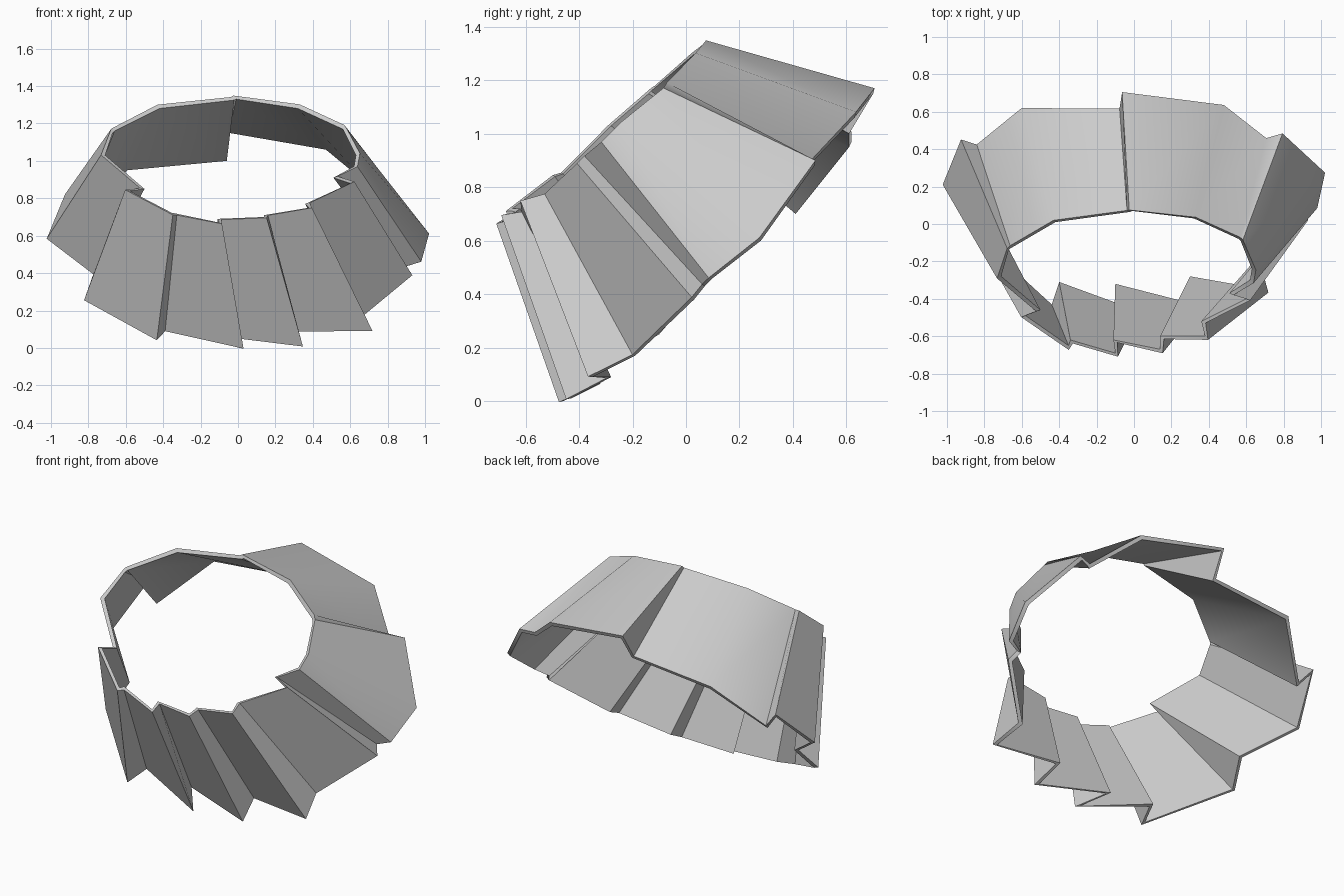
import bpy, bmesh, math

# Pleat outline: (top point, bottom point) pairs going round from the back seam
PROFILE = [
    # back right panel
    ((-.01, .07, 1.33), (-.05, .70, 1.15)),
    ((.32, .03, 1.28), (.47, .63, 1.06)),
    ((.56, -.08, 1.17), (.70, .45, .87)),
    # right side panel
    ((.57, -.09, 1.15), (.78, .48, .88)),
    ((.63, -.24, 1.03), (1.0, .28, .60)),
    ((.62, -.30, .97), (.96, .10, .46)),
    ((.51, -.37, .91), (.88, .07, .43)),
    # right front panels
    ((.60, -.40, .88), (.91, .03, .38)),
    ((.36, -.52, .77), (.65, -.19, .17)),
    ((.38, -.60, .75), (.70, -.35, .09)),
    ((.14, -.60, .71), (.30, -.28, .09)),
    # middle front panels
    ((.14, -.67, .70), (.33, -.43, .01)),
    ((-.11, -.62, .69), (-.10, -.32, .065)),
    ((-.10, -.69, .67), (.01, -.46, .0)),
    ((-.34, -.62, .72), (-.40, -.31, .10)),
    # left front panel
    ((-.35, -.65, .72), (-.44, -.43, .05)),
    ((-.58, -.49, .84), (-.80, -.10, .25)),
    # left side panel
    ((-.50, -.46, .85), (-.75, .02, .39)),
    ((-.71, -.28, 1.03), (-1.0, .22, .58)),
    ((-.67, -.14, 1.15), (-.92, .44, .80)),
    # back left panel
    ((-.66, -.13, 1.16), (-.84, .41, .70)),
    ((-.42, .01, 1.28), (-.59, .61, .95)),
    ((-.02, .065, 1.325), (-.06, .61, 1.0)),
]

# Pleated ring made of one strip of quads
bm = bmesh.new()
cols = [(bm.verts.new(t), bm.verts.new(b)) for t, b in PROFILE]
for i, (t, b) in enumerate(cols):
    t2, b2 = cols[(i + 1) % len(cols)]
    bm.faces.new((t, b, b2, t2))
mesh = bpy.data.meshes.new("pleated_collar")
bm.to_mesh(mesh)
bm.free()
collar = bpy.data.objects.new("pleated_collar", mesh)
bpy.context.collection.objects.link(collar)

# Cloth thickness, kept on the inside
sol = collar.modifiers.new("thickness", 'SOLIDIFY')
sol.thickness = 0.025
sol.offset = -1

# Single grey colour
mat = bpy.data.materials.new("grey cloth")
mat.diffuse_color = (.6, .6, .6, 1)
mesh.materials.append(mat)

# Soft shading across each panel, crisp pleat edges
bpy.context.view_layer.objects.active = collar
collar.select_set(True)
bpy.ops.object.modifier_apply(modifier=sol.name)
bpy.ops.object.shade_smooth_by_angle(angle=math.radians(40))
